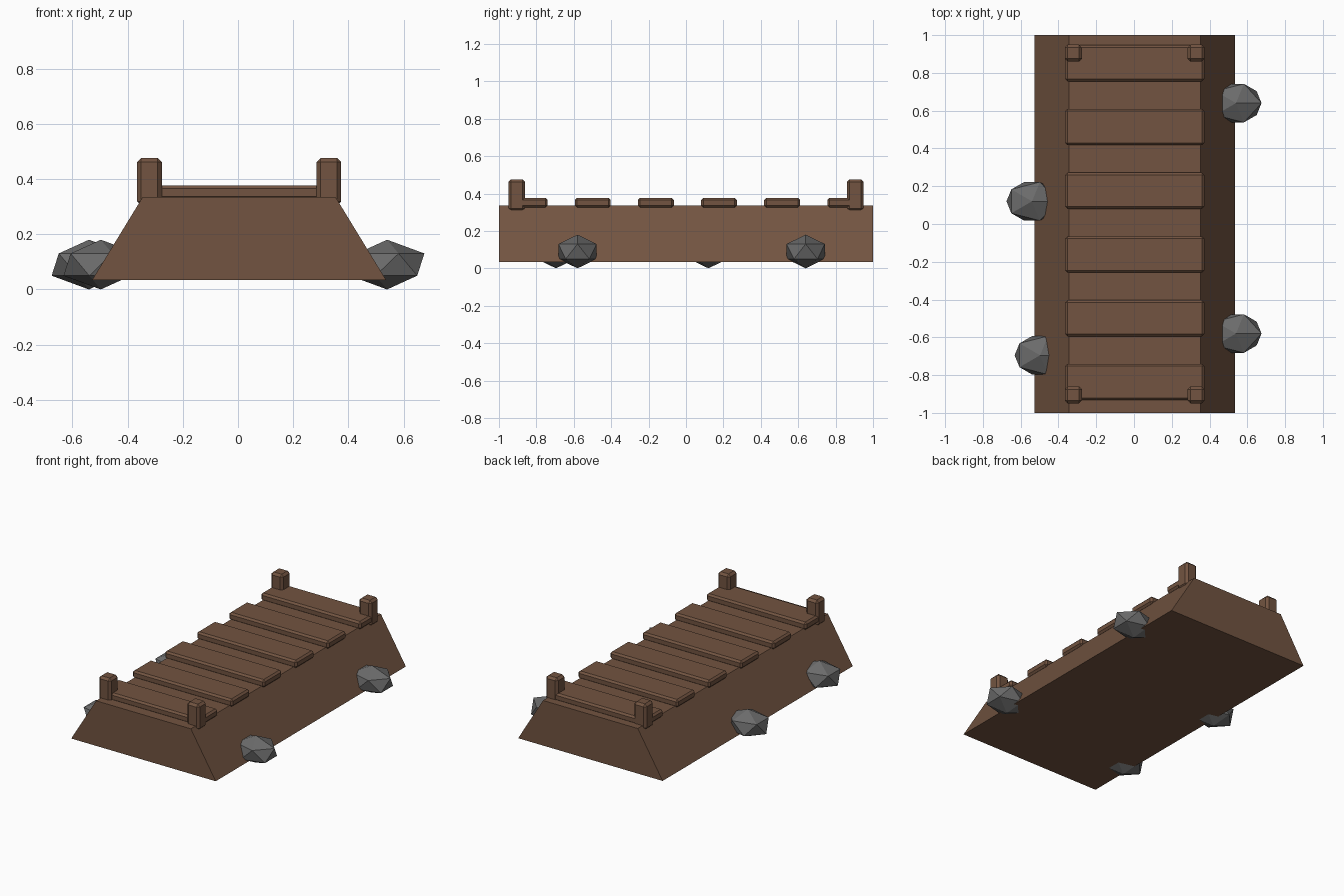
import bpy, bmesh
from mathutils import Matrix, Vector

if "Cube" in bpy.data.objects:
    bpy.data.objects.remove(bpy.data.objects["Cube"])


def material(name, rgb):
    m = bpy.data.materials.new(name)
    m.diffuse_color = (*rgb, 1)
    m.use_nodes = True
    m.node_tree.nodes["Principled BSDF"].inputs["Base Color"].default_value = m.diffuse_color
    return m


WOOD = material("brown wood", (0.168, 0.088, 0.052))
EARTH = material("brown earth", (0.168, 0.088, 0.052))
STONE = material("grey stone", (0.147, 0.147, 0.147))
CX = 0.004  # the deck sits slightly right of the overall centre


def finish(name, bm, mat):
    bmesh.ops.recalc_face_normals(bm, faces=bm.faces)
    me = bpy.data.meshes.new(name)
    bm.to_mesh(me)
    bm.free()
    me.materials.append(mat)
    ob = bpy.data.objects.new(name, me)
    bpy.context.collection.objects.link(ob)
    return ob


def bevelled_box(name, center, size, bevel, mat):
    bm = bmesh.new()
    bmesh.ops.create_cube(bm, size=1, matrix=Matrix.Translation(center) @ Matrix.Diagonal((*size, 1)))
    bmesh.ops.bevel(bm, geom=bm.edges[:], offset=bevel, segments=1, affect='EDGES')
    return finish(name, bm, mat)


# Embankment: trapezoid profile extruded along y
bm = bmesh.new()
profile = [(-0.532, 0.035), (0.532, 0.035), (0.349, 0.335), (-0.349, 0.335)]
face = bm.faces.new([bm.verts.new((x + CX, -1, z)) for x, z in profile])
ext = bmesh.ops.extrude_face_region(bm, geom=[face])
bmesh.ops.translate(bm, vec=(0, 2, 0), verts=[v for v in ext["geom"] if isinstance(v, bmesh.types.BMVert)])
finish("embankment", bm, EARTH)

# Six cross planks
for i in range(6):
    bevelled_box(f"plank_{i + 1}", Vector((CX, -0.836 + i * 0.3375, 0.351)),
                 (0.736, 0.192, 0.052), 0.012, WOOD)

# Corner posts
for sx in (-1, 1):
    for sy in (-1, 1):
        bevelled_box(f"post_{'left' if sx < 0 else 'right'}_{'front' if sy < 0 else 'back'}",
                     Vector((CX + sx * 0.325, sy * 0.905, 0.39)),
                     (0.09, 0.09, 0.172), 0.015, WOOD)

# Low-poly rocks along the foot of both slopes
for i, (x, y) in enumerate([(0.54, 0.64), (0.54, -0.58), (-0.54, 0.12), (-0.497, -0.695)]):
    bm = bmesh.new()
    bmesh.ops.create_icosphere(bm, subdivisions=1, radius=1,
                               matrix=Matrix.Translation((x, y, 0.09)) @ Matrix.Diagonal((0.151, 0.12, 0.09, 1)))
    finish(f"rock_{i + 1}", bm, STONE)
